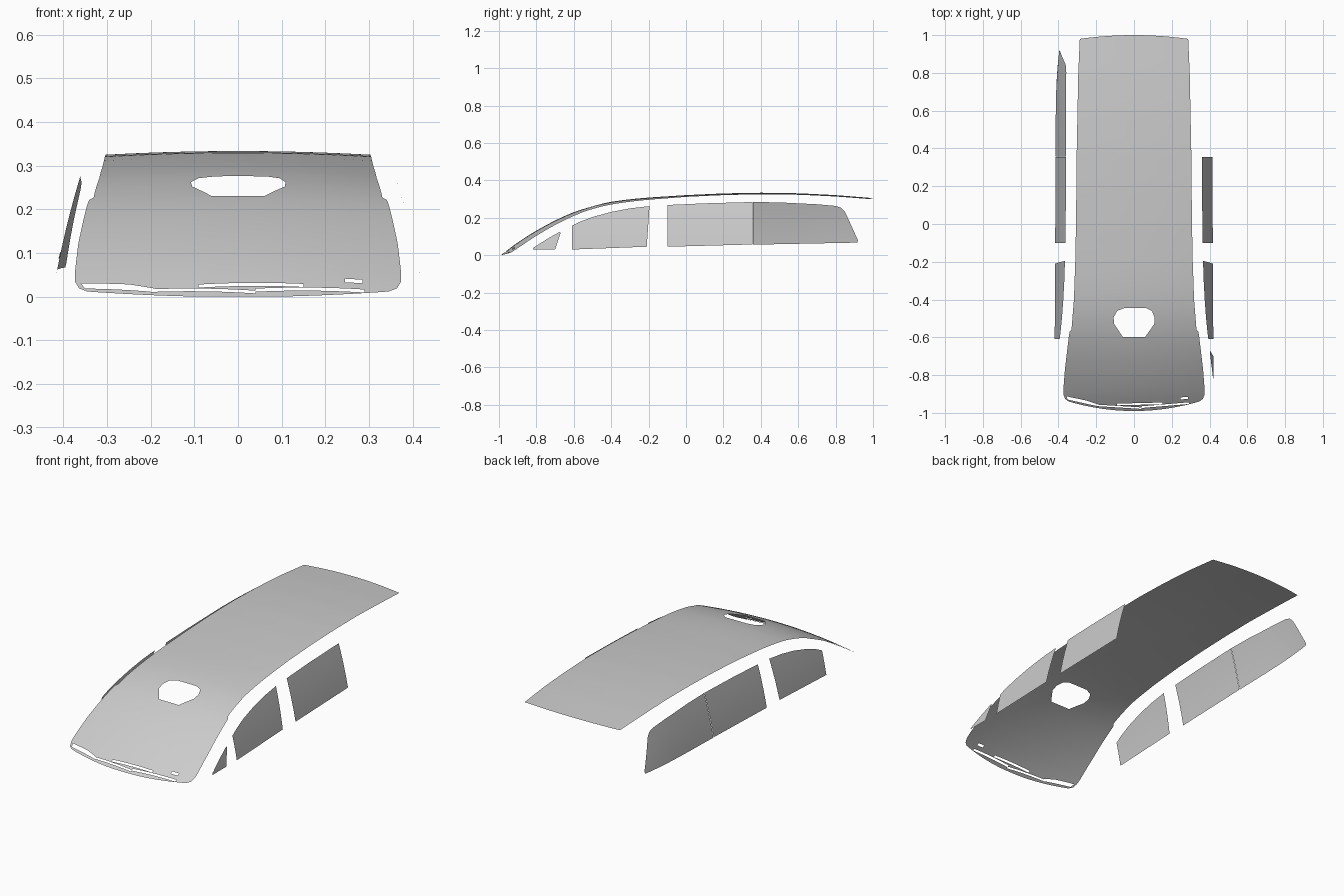
import bpy, bmesh
from mathutils import Vector

cube = bpy.data.objects.get("Cube")
if cube:
    bpy.data.objects.remove(cube, do_unlink=True)

glass = bpy.data.materials.new("pale_grey_glass")
glass.use_nodes = True
GREY = (0.6, 0.6, 0.6, 1)
glass.diffuse_color = GREY
glass.node_tree.nodes["Principled BSDF"].inputs["Base Color"].default_value = GREY


def lerp(table, t):
    """Straight interpolation through (position, value) pairs."""
    for (a, p), (b, q) in zip(table, table[1:]):
        if t <= b:
            return p + (q - p) * (t - a) / (b - a)
    return table[-1][1]


def smooth(table, t):
    """Soft interpolation: average the straight one over a small window."""
    h = 0.04
    return sum(lerp(table, t + h * k / 4) for k in range(-4, 5)) / 9


def grid(us, vs, place):
    bm = bmesh.new()
    rows = [[bm.verts.new(place(u, v)) for u in us] for v in vs]
    for r, s in zip(rows, rows[1:]):
        for i in range(len(us) - 1):
            bm.faces.new((r[i], r[i + 1], s[i + 1], s[i]))
    return bm


def steps(a, b, n):
    return [a + (b - a) * i / n for i in range(n + 1)]


def edge_planes(poly):
    """Point and outward normal for each side of a convex polygon."""
    mid = sum((Vector(p) for p in poly), Vector((0, 0))) / len(poly)
    for p, q in zip(poly, poly[1:] + poly[:1]):
        p, d = Vector(p), Vector(q) - Vector(p)
        n = Vector((d.y, -d.x)).normalized()
        yield p.to_3d(), (n if n.dot(p - mid) > 0 else -n).to_3d()


def punch(bm, poly):
    """Cut a convex opening into a flat sheet."""
    lo = [min(p[i] for p in poly) for i in (0, 1)]
    hi = [max(p[i] for p in poly) for i in (0, 1)]
    planes = list(edge_planes(poly))
    for co, no in planes:
        near = [f for f in bm.faces if all(
            min(v.co[i] for v in f.verts) <= hi[i] and
            max(v.co[i] for v in f.verts) >= lo[i] for i in (0, 1))]
        geom = set(near)
        for f in near:
            geom.update(f.edges, f.verts)
        bmesh.ops.bisect_plane(bm, geom=list(geom), dist=1e-6, plane_co=co, plane_no=no)
    inside = [f for f in bm.faces if all(
        (f.calc_center_median() - co).dot(no) < 0 for co, no in planes)]
    bmesh.ops.delete(bm, geom=inside, context='FACES')


def trim(bm, poly):
    """Keep only the part of a flat sheet inside a convex outline."""
    for co, no in edge_planes(poly):
        bmesh.ops.bisect_plane(bm, geom=bm.verts[:] + bm.edges[:] + bm.faces[:],
                               dist=1e-6, plane_co=co, plane_no=no, clear_outer=True)


def finish(bm, name, outward):
    bm.normal_update()
    if sum((f.normal.dot(Vector(outward)) for f in bm.faces)) < 0:
        bmesh.ops.reverse_faces(bm, faces=bm.faces[:])
    mesh = bpy.data.meshes.new(name)
    bm.to_mesh(mesh)
    bm.free()
    mesh.materials.append(glass)
    mesh.shade_smooth()
    bpy.context.collection.objects.link(bpy.data.objects.new(name, mesh))


# Windscreen and roof: one long curved sheet
HEIGHT = [(-1.1, -.09), (-.99, 0), (-.95, .03), (-.9, .069), (-.8, .132), (-.7, .186),
          (-.6, .231), (-.5, .264), (-.4, .286), (-.3, .299), (-.2, .308), (0, .321),
          (.2, .33), (.4, .334), (.6, .331), (.8, .321), (1, .305), (1.1, .297)]
WIDTH = [(-.99, .345), (-.975, .364), (-.95, .373), (-.92, .374), (-.8, .366), (-.6, .345),
         (-.575, .341), (-.565, .331), (-.4, .318), (-.2, .311), (0, .307), (.4, .303),
         (.8, .295), (1, .287)]
BOW = [(-.99, .05), (-.9, .04), (-.6, .005), (-.4, 0), (.8, 0), (1, -.02)]
CROWN = [(-1, .22), (-.88, .22), (-.56, .16), (0, .1), (1, .08)]

stations = sorted(set([y for y, w in WIDTH] + steps(-.97, .99, 70)))
roof = grid(steps(-1, 1, 28), stations,
            lambda u, v: (u * lerp(WIDTH, v), v + lerp(BOW, v) * u * u, 0))

# Sensor window and the narrow slots along the lower edge
openings = [
    [(-.05, -.445), (.065, -.445), (.095, -.46), (.109, -.495), (.107, -.53),
     (.06, -.597), (-.06, -.597), (-.105, -.53), (-.108, -.495), (-.09, -.46)],
    [(-.36, -.912), (-.25, -.935), (-.19, -.955), (-.2, -.963), (-.35, -.93)],
    [(-.2, -.956), (.04, -.971), (.04, -.979), (-.2, -.964)],
    [(-.09, -.951), (.15, -.945), (.15, -.954), (-.09, -.96)],
    [(.04, -.965), (.29, -.944), (.29, -.953), (.04, -.974)],
    [(.245, -.918), (.285, -.915), (.285, -.926), (.245, -.929)],
]
for hole in openings:
    punch(roof, hole)
for v in roof.verts:
    x, y, z = v.co
    v.co.z = max(0, smooth(HEIGHT, y) - lerp(CROWN, y) * x * x)
finish(roof, "windscreen_and_roof", (0, 0, 1))


# Side windows: flat outlines bent onto the leaning body side
def side_x(y, z):
    t = (.28 - z) / .25
    tail = max(0, (y - .5) / .42)
    return .36 + .06 * t + .016 * t * (1 - t) - .018 * tail ** 3


def side_window(name, side, outline, lift=0):
    ys, zs = [p[0] for p in outline], [p[1] for p in outline]
    bm = grid(steps(min(ys), max(ys), 12), steps(min(zs), max(zs), 8),
              lambda y, z: (y, z, 0))
    trim(bm, outline)
    for v in bm.verts:
        y, z = v.co.x, v.co.y
        v.co = (side * (side_x(y, z) + lift), y, z)
    finish(bm, name, (side, 0, 0))


front = [(-.61, .03), (-.61, .157), (-.57, .177), (-.5, .204), (-.4, .231),
         (-.3, .25), (-.195, .262), (-.21, .045)]
middle = [(-.1, .045), (-.1, .268), (.1, .277), (.355, .284), (.355, .057)]
rear = [(.357, .056), (.357, .284), (.5, .282), (.7, .272), (.8, .263), (.83, .253),
        (.85, .232), (.92, .078), (.915, .067)]
quarter = [(-.82, .03), (-.815, .04), (-.74, .088), (-.675, .125), (-.67, .12), (-.7, .03)]
rest = [(.7, .088), (.72, .1), (.84, .112), (.855, .104), (.85, .088)]

for label, side in (("left", 1), ("right", -1)):
    side_window(label + "_front_window", side, front)
    side_window(label + "_middle_window", side, middle)
side_window("left_quarter_window", 1, quarter)
side_window("right_rear_window", -1, rear)
side_window("right_rear_window_latch", -1, rest, .004)
